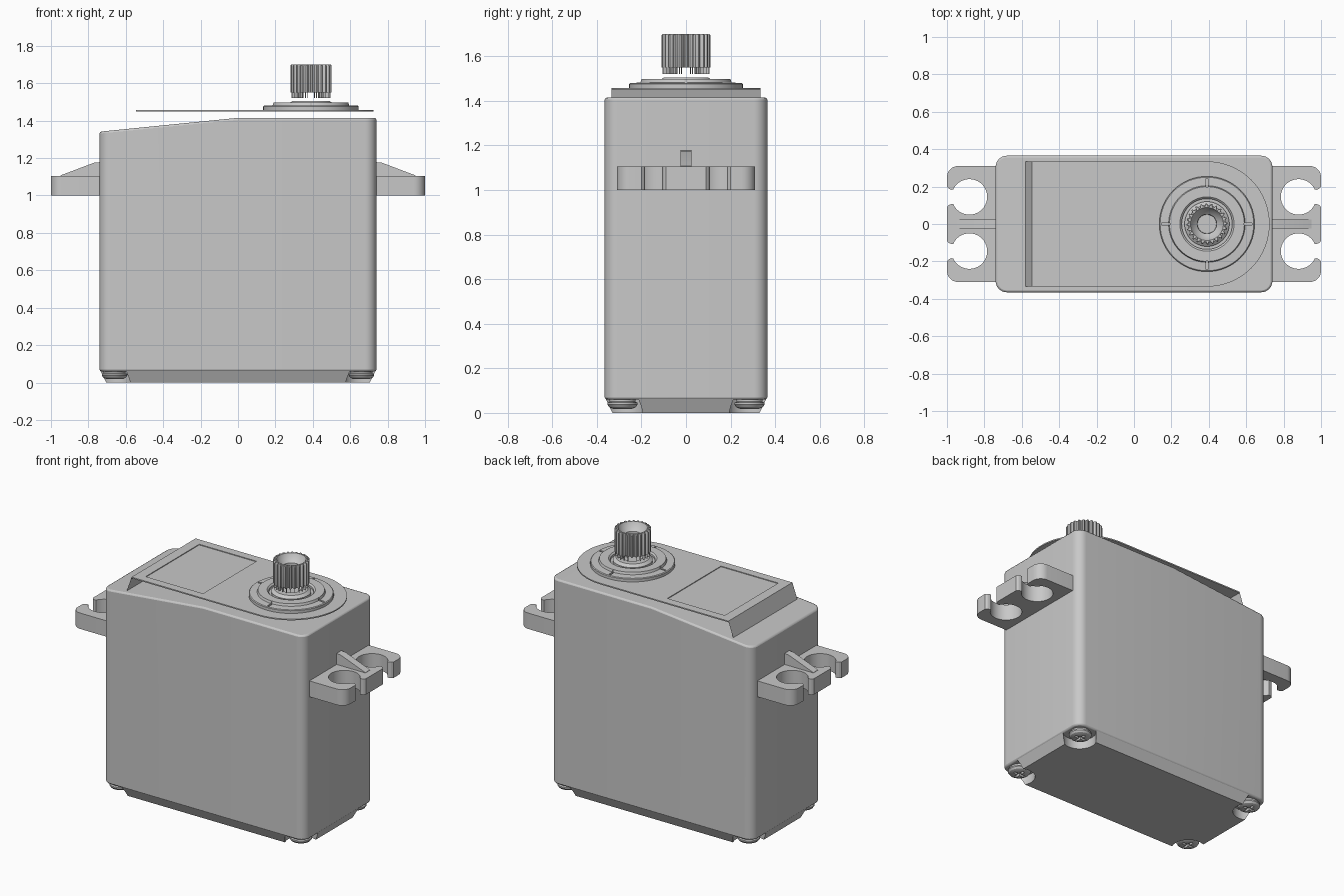
import bpy, bmesh
from math import sin, cos, pi, radians

if "Cube" in bpy.data.objects:
    bpy.data.objects.remove(bpy.data.objects["Cube"])

grey = bpy.data.materials.new("plain grey")
grey.use_nodes = True
COLOUR = (0.58, 0.58, 0.58, 1)
grey.diffuse_color = COLOUR
grey.node_tree.nodes["Principled BSDF"].inputs["Base Color"].default_value = COLOUR

SHAFT = (0.39, 0.0)


def finish(bm, name):
    """Turn a bmesh into a shaded, coloured object."""
    bmesh.ops.recalc_face_normals(bm, faces=bm.faces)
    me = bpy.data.meshes.new(name)
    bm.to_mesh(me)
    bm.free()
    me.materials.append(grey)
    for p in me.polygons:
        p.use_smooth = True
    me.set_sharp_from_angle(angle=radians(30))
    ob = bpy.data.objects.new(name, me)
    bpy.context.collection.objects.link(ob)
    return ob


def loft_mesh(rings):
    """Bridge rings of points and cap both ends."""
    bm = bmesh.new()
    loops = [[bm.verts.new(p) for p in ring] for ring in rings]
    n = len(loops[0])
    for a, b in zip(loops, loops[1:]):
        for i in range(n):
            j = (i + 1) % n
            bm.faces.new((a[i], a[j], b[j], b[i]))
    bm.faces.new(loops[0][::-1])
    bm.faces.new(loops[-1])
    return bm


def loft(name, rings):
    return finish(loft_mesh(rings), name)


def at_z(pts, z):
    return [(x, y, z) for x, y in pts]


def prism(name, pts, z0, z1):
    return loft(name, [at_z(pts, z0), at_z(pts, z1)])


def arc(cx, cy, r, a0, a1, n):
    return [(cx + r * cos(radians(a0 + (a1 - a0) * i / n)),
             cy + r * sin(radians(a0 + (a1 - a0) * i / n))) for i in range(n + 1)]


def circle(c, r, n=64):
    return arc(c[0], c[1], r, 0, 360, n)[:-1]


def lathe(name, centre, profile, n=64):
    return loft(name, [at_z(circle(centre, r, n), z) for r, z in profile])


def rounded_rect(hx, hy, r, n=8):
    pts = []
    for k, (sx, sy) in enumerate(((1, 1), (-1, 1), (-1, -1), (1, -1))):
        pts += arc(sx * (hx - r), sy * (hy - r), r, k * 90, k * 90 + 90, n)
    return pts


def box(x0, x1, y0, y1, z0, z1):
    return prism("cutter", [(x0, y0), (x1, y0), (x1, y1), (x0, y1)], z0, z1)


def cut(ob, cutters):
    """Subtract the cutters, then remove them."""
    for c in cutters:
        m = ob.modifiers.new("cut", "BOOLEAN")
        m.operation, m.solver, m.object = "DIFFERENCE", "EXACT", c
    dg = bpy.context.evaluated_depsgraph_get()
    me = bpy.data.meshes.new_from_object(ob.evaluated_get(dg))
    ob.modifiers.clear()
    ob.data = me
    for c in cutters:
        bpy.data.objects.remove(c)
    me.set_sharp_from_angle(angle=radians(30))


def mirror(ob, y=False):
    m = ob.modifiers.new("mirror", "MIRROR")
    m.use_axis[1] = y


# Case: rounded box whose top slopes down towards one end
outline = rounded_rect(0.74, 0.365, 0.06)
bm = loft_mesh([at_z(outline, 0.06), at_z(outline, 1.415)])
bmesh.ops.bisect_plane(bm, geom=bm.verts[:] + bm.edges[:] + bm.faces[:],
                       plane_co=(0, 0, 0), plane_no=(1, 0, 0))
for v in bm.verts:
    if v.co.z > 1 and v.co.x < 0:
        v.co.z += 0.1 * v.co.x
case = finish(bm, "case")
bevel = case.modifiers.new("soft_edges", "BEVEL")
bevel.width, bevel.segments, bevel.limit_method = 0.01, 2, "ANGLE"

# Bottom cover: tapered slab with a round notch at each corner
cover = loft("bottom_cover", [at_z(rounded_rect(0.705, 0.33, 0.03, 4), 0),
                              at_z(rounded_rect(0.735, 0.36, 0.05, 4), 0.062)])
cut(cover, [lathe("cutter", (sx * 0.665, sy * 0.285), [(0.1, -0.1), (0.1, 0.2)], 32)
            for sx in (-1, 1) for sy in (-1, 1)])

# Corner screws with cross slots
screw = lathe("cover_screws", (0.66, 0.285),
              [(0.042, 0.018), (0.06, 0.026), (0.068, 0.037), (0.068, 0.046),
               (0.058, 0.05), (0.058, 0.065)], 32)
cut(screw, [box(0.62, 0.70, 0.277, 0.293, 0, 0.035),
            box(0.652, 0.668, 0.245, 0.325, 0, 0.035)])
mirror(screw, y=True)

# Mounting ears with open screw holes
half = ([(1, 0.09), (0.99, 0.102), (0.975, 0.107)]
        + arc(0.88, 0.145, 0.095, -24, -336, 36)
        + [(0.975, 0.183), (0.99, 0.188), (1, 0.2)]
        + arc(0.94, 0.25, 0.06, 0, 90, 8) + [(0.72, 0.31)])
ears = prism("mounting_ears", half + [(x, -y) for x, y in reversed(half)], 1.0, 1.105)
mirror(ears)

# Gussets on the ears
side = [(0.72, 1.09), (0.95, 1.09), (0.95, 1.107), (0.77, 1.175), (0.72, 1.18)]
gussets = loft("ear_gussets", [[(x, y, z) for x, z in side] for y in (-0.025, 0.025)])
mirror(gussets)

# Thin top plate with a rounded end and a shallow label recess
plate = prism("top_plate", [(-0.545, 0.335), (-0.545, -0.335)]
              + arc(*SHAFT, 0.335, -90, 90, 40), 1.45, 1.458)
cut(plate, [box(-0.48, -0.06, -0.28, 0.28, 1.453, 1.5)])

# Sloping end flap of the top plate
bm = bmesh.new()
bm.faces.new([bm.verts.new(p) for p in ((-0.58, 0.335, 1.357), (-0.58, -0.335, 1.357),
                                        (-0.545, -0.335, 1.457), (-0.545, 0.335, 1.457))])
finish(bm, "plate_end_flap")

# Bearing collar around the shaft, with four small notches
collar = lathe("bearing_collar", SHAFT,
               [(0.255, 1.452), (0.255, 1.476), (0.25, 1.48), (0.205, 1.482),
                (0.2, 1.497), (0.145, 1.497), (0.135, 1.488), (0.135, 1.475)])
notches = []
for sx, sy in ((1, 0), (-1, 0), (0, 1), (0, -1)):
    cx, cy = SHAFT[0] + sx * 0.22, sy * 0.22
    hx, hy = (0.022, 0.006) if sx else (0.006, 0.022)
    notches.append(box(cx - hx, cx + hx, cy - hy, cy + hy, 1.47, 1.6))
cut(collar, notches)

# Splined output shaft with a countersunk bore
TEETH = 24


def spline_ring(root, tip, z):
    pts = []
    for i in range(TEETH * 4):
        r = tip if i % 4 < 2 else root
        a = 2 * pi * i / (TEETH * 4)
        pts.append((SHAFT[0] + r * cos(a), r * sin(a), z))
    return pts


def bore_ring(r, z):
    return spline_ring(r, r, z)


loft("output_spline", [bore_ring(0.085, 1.55), spline_ring(0.094, 0.11, 1.55),
                       spline_ring(0.094, 0.11, 1.695), spline_ring(0.092, 0.105, 1.7),
                       bore_ring(0.088, 1.7), bore_ring(0.075, 1.67),
                       bore_ring(0.052, 1.65), bore_ring(0.05, 1.59)])

# Short teeth below the spline
bm = bmesh.new()
for i in range(TEETH):
    a = 2 * pi * (i + 0.2) / TEETH
    quad = [(SHAFT[0] + r * cos(a), r * sin(a), z)
            for r, z in ((0.085, 1.52), (0.105, 1.52), (0.105, 1.55), (0.085, 1.55))]
    bm.faces.new([bm.verts.new(p) for p in quad])
finish(bm, "spline_root_teeth")

# Low seat ring at the foot of the shaft
lathe("shaft_seat", SHAFT, [(0.12, 1.47), (0.12, 1.49), (0.1, 1.505),
                            (0.06, 1.505), (0.05, 1.495)], 48)
